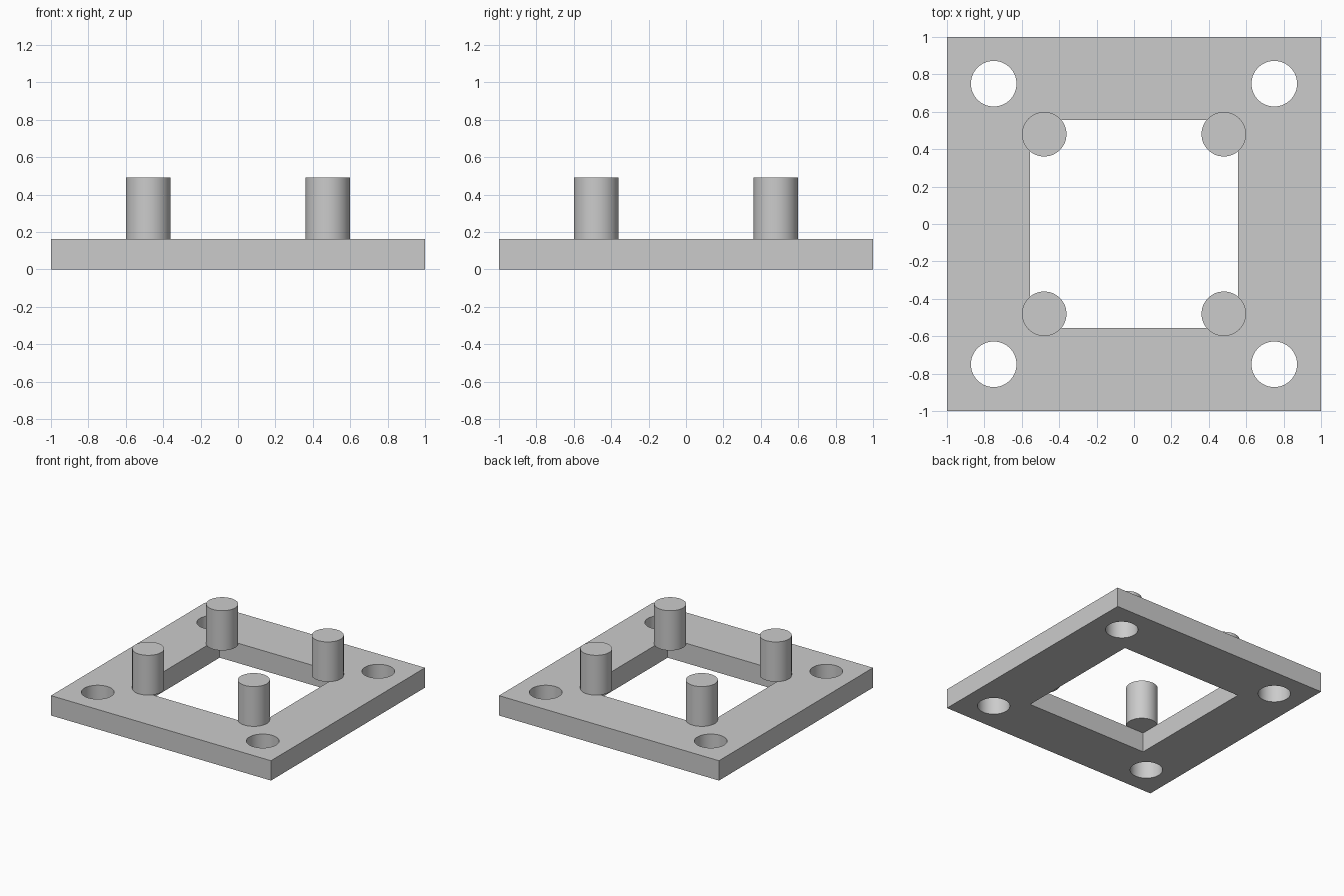
import bpy

cube = bpy.data.objects.get("Cube")
if cube:
    bpy.data.objects.remove(cube, do_unlink=True)

PLATE_H = 0.163
POST_TOP = 0.49
OPENING = 1.11
CORNERS = [(x, y) for x in (-1, 1) for y in (-1, 1)]

grey = bpy.data.materials.new("light_grey")
grey.use_nodes = True
colour = (0.6, 0.6, 0.6, 1)
grey.diffuse_color = colour
grey.node_tree.nodes["Principled BSDF"].inputs["Base Color"].default_value = colour


def box(name, width, z0, z1):
    bpy.ops.mesh.primitive_cube_add(size=1, location=(0, 0, (z0 + z1) / 2))
    ob = bpy.context.object
    ob.name = name
    ob.scale = (width, width, z1 - z0)
    bpy.ops.object.transform_apply(location=False, rotation=False, scale=True)
    ob.data.materials.append(grey)
    return ob


def cylinder(name, x, y, radius, z0, z1):
    bpy.ops.mesh.primitive_cylinder_add(
        vertices=64, radius=radius, depth=z1 - z0, location=(x, y, (z0 + z1) / 2))
    ob = bpy.context.object
    ob.name = name
    ob.data.materials.append(grey)
    return ob


def smooth(ob):
    bpy.ops.object.select_all(action="DESELECT")
    ob.select_set(True)
    bpy.context.view_layer.objects.active = ob
    bpy.ops.object.shade_smooth_by_angle(angle=0.6)


def side_name(x, y):
    return ("front" if y < 0 else "back") + ("_left" if x > 0 else "_right")


# Square plate with a central opening and a bolt hole in each corner
plate = box("base_plate", 2, 0, PLATE_H)
cutters = [box("opening_cutter", OPENING, -0.1, PLATE_H + 0.1)]
for x, y in CORNERS:
    cutters.append(cylinder("bolt_hole_cutter", 0.75 * x, 0.75 * y, 0.122,
                            -0.1, PLATE_H + 0.1))
bpy.context.view_layer.objects.active = plate
for cutter in cutters:
    cut = plate.modifiers.new("cut", "BOOLEAN")
    cut.operation = "DIFFERENCE"
    cut.solver = "EXACT"
    cut.object = cutter
    bpy.ops.object.modifier_apply(modifier=cut.name)
    bpy.data.objects.remove(cutter, do_unlink=True)
smooth(plate)

# Round posts standing on the inner corners of the plate
for x, y in CORNERS:
    smooth(cylinder(side_name(x, y) + "_post", 0.48 * x, 0.48 * y, 0.119,
                    PLATE_H, POST_TOP))
